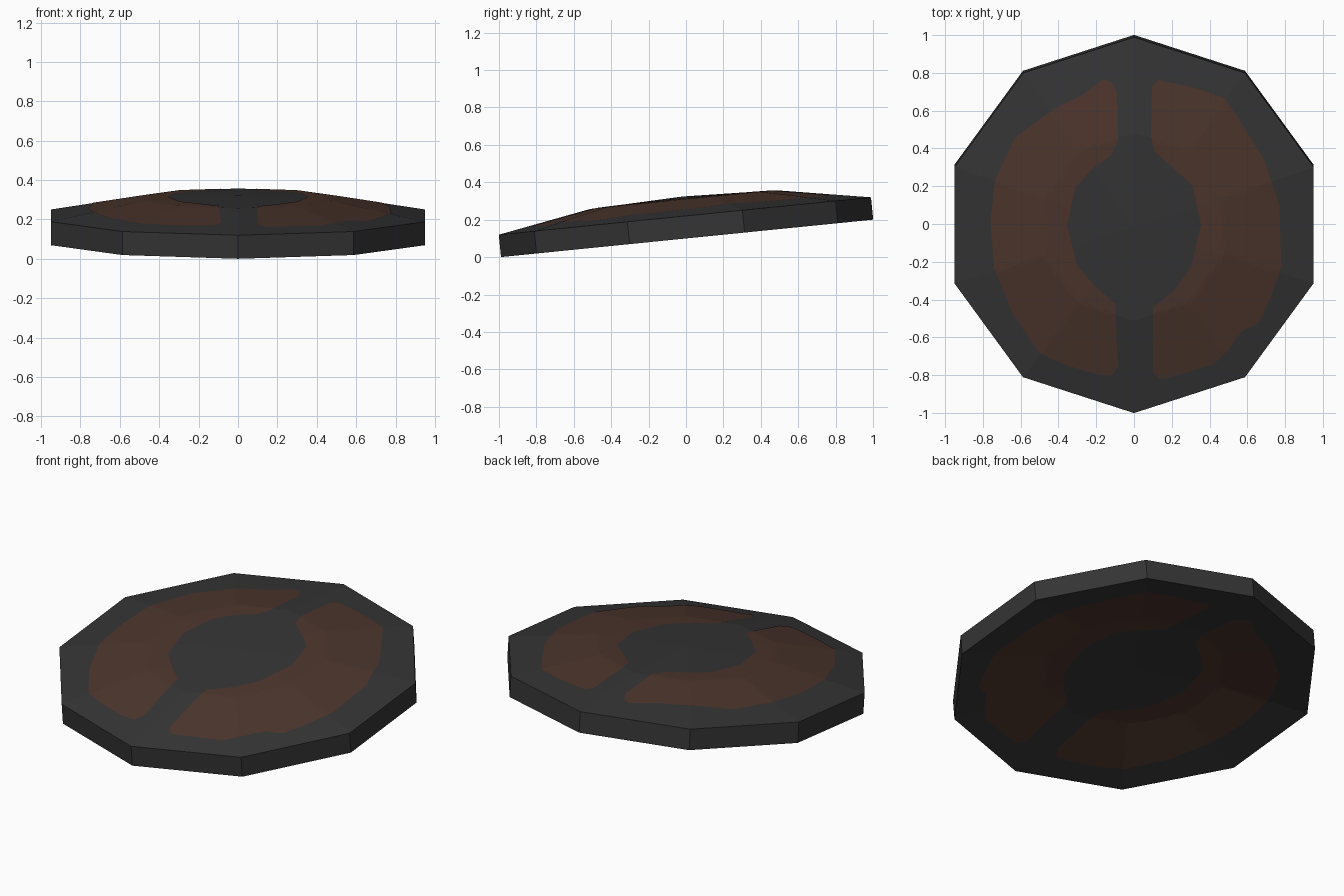
import bpy, bmesh, math
from mathutils import Matrix, Vector

if "Cube" in bpy.data.objects:
    bpy.data.objects.remove(bpy.data.objects["Cube"])

SIDES = 10
HALF = 0.06                       # half of the rim height
TILT = math.asin(0.1)
PLACE = Matrix.Translation((0, 0, 0.16)) @ Matrix.Rotation(TILT, 4, 'X')
DOME = (0.105, 0.088)             # height above rim at centre and at mid ring


def material(name, rgb):
    m = bpy.data.materials.new(name)
    m.diffuse_color = (*rgb, 1)
    m.use_nodes = True
    m.node_tree.nodes["Principled BSDF"].inputs["Base Color"].default_value = m.diffuse_color
    return m


GREY = material("charcoal grey", (0.035, 0.035, 0.035))
BROWN = material("dark brown", (0.073, 0.036, 0.026))


def finish(bm, name, mat):
    bm.transform(PLACE)
    mesh = bpy.data.meshes.new(name)
    bm.to_mesh(mesh)
    bm.free()
    mesh.materials.append(mat)
    ob = bpy.data.objects.new(name, mesh)
    bpy.context.collection.objects.link(ob)


def ring(bm, r, z):
    step = 2 * math.pi / SIDES
    return [bm.verts.new((r * math.sin(i * step), r * math.cos(i * step), z))
            for i in range(SIDES)]


# Tilted ten-sided shell: a faceted dome of even thickness, hollow below
bm = bmesh.new()
rings = [ring(bm, 0.5, -HALF + DOME[1]), ring(bm, 1, -HALF),
         ring(bm, 1, HALF), ring(bm, 0.5, HALF + DOME[1])]
low = bm.verts.new((0, 0, -HALF + DOME[0]))
high = bm.verts.new((0, 0, HALF + DOME[0]))
for i in range(SIDES):
    j = (i + 1) % SIDES
    for a, b in zip(rings, rings[1:]):
        bm.faces.new((a[i], a[j], b[j], b[i]))
    bm.faces.new((low, rings[0][j], rings[0][i]))
    bm.faces.new((high, rings[-1][i], rings[-1][j]))
bmesh.ops.recalc_face_normals(bm, faces=bm.faces)
finish(bm, "disc_body", GREY)


def rise(x, y):
    """Height of the ten-sided dome over the rim plane."""
    r = max(x * math.cos(k * math.pi / 5) + y * math.sin(k * math.pi / 5)
            for k in range(SIDES)) / math.cos(math.pi / SIDES)
    if r < 0.5:
        return DOME[0] + (DOME[1] - DOME[0]) * r / 0.5
    return DOME[1] * (1 - r) / 0.5


def resample(points, n):
    pts = [Vector(p) for p in points]
    lens = [(b - a).length for a, b in zip(pts, pts[1:])]
    out, total = [], sum(lens)
    for k in range(n + 1):
        d, i = total * k / n, 0
        while i < len(lens) - 1 and d > lens[i]:
            d -= lens[i]
            i += 1
        out.append(pts[i].lerp(pts[i + 1], min(1, d / lens[i])))
    return out


def patch(name, outer, inner, under):
    """Thin painted plate draped between an outer and an inner outline."""
    bm = bmesh.new()
    n, m = 90, 18
    level = -HALF - 0.002 if under else HALF + 0.002
    rows = []
    for a, b in zip(resample(outer, n), resample(inner, n)):
        row = []
        for k in range(m + 1):
            p = a.lerp(b, k / m)
            y = p.y + 0.01
            row.append(bm.verts.new((p.x, y, level + rise(p.x, y))))
        rows.append(row)
    for r0, r1 in zip(rows, rows[1:]):
        for k in range(m):
            bm.faces.new((r0[k], r0[k + 1], r1[k + 1], r1[k]))
    bm.normal_update()
    up = sum(f.normal.z for f in bm.faces)
    if (up > 0) == under:
        bmesh.ops.reverse_faces(bm, faces=bm.faces)
    finish(bm, name, BROWN)


# Outlines of the two painted arcs, from back to front
right_outer = [(.095, .73), (.127, .765), (.3, .73), (.48, .67), (.56, .55), (.69, .34),
               (.77, .1), (.78, -.23), (.72, -.4), (.66, -.53), (.57, -.57), (.5, -.67),
               (.42, -.75), (.28, -.79), (.14, -.83), (.1, -.79)]
right_inner = [(.09, .47), (.11, .39), (.2, .31), (.31, .21), (.355, 0),
               (.3, -.23), (.2, -.36), (.1, -.44)]
left_outer = [(-.09, .7), (-.12, .755), (-.165, .77), (-.275, .685), (-.42, .615),
              (-.52, .54), (-.63, .46), (-.735, .235), (-.76, .01), (-.74, -.24),
              (-.64, -.48), (-.5, -.69), (-.365, -.75), (-.2, -.8), (-.12, -.81),
              (-.085, -.76)]
left_inner = [(-.085, .45), (-.12, .37), (-.22, .3), (-.31, .2), (-.355, 0),
              (-.3, -.22), (-.2, -.33), (-.1, -.42)]

# Painted arcs on the top and on the hollow underside
for under, side in ((False, "top"), (True, "underside")):
    patch(side + "_right_arc", right_outer, right_inner, under)
    patch(side + "_left_arc", left_outer, left_inner, under)
